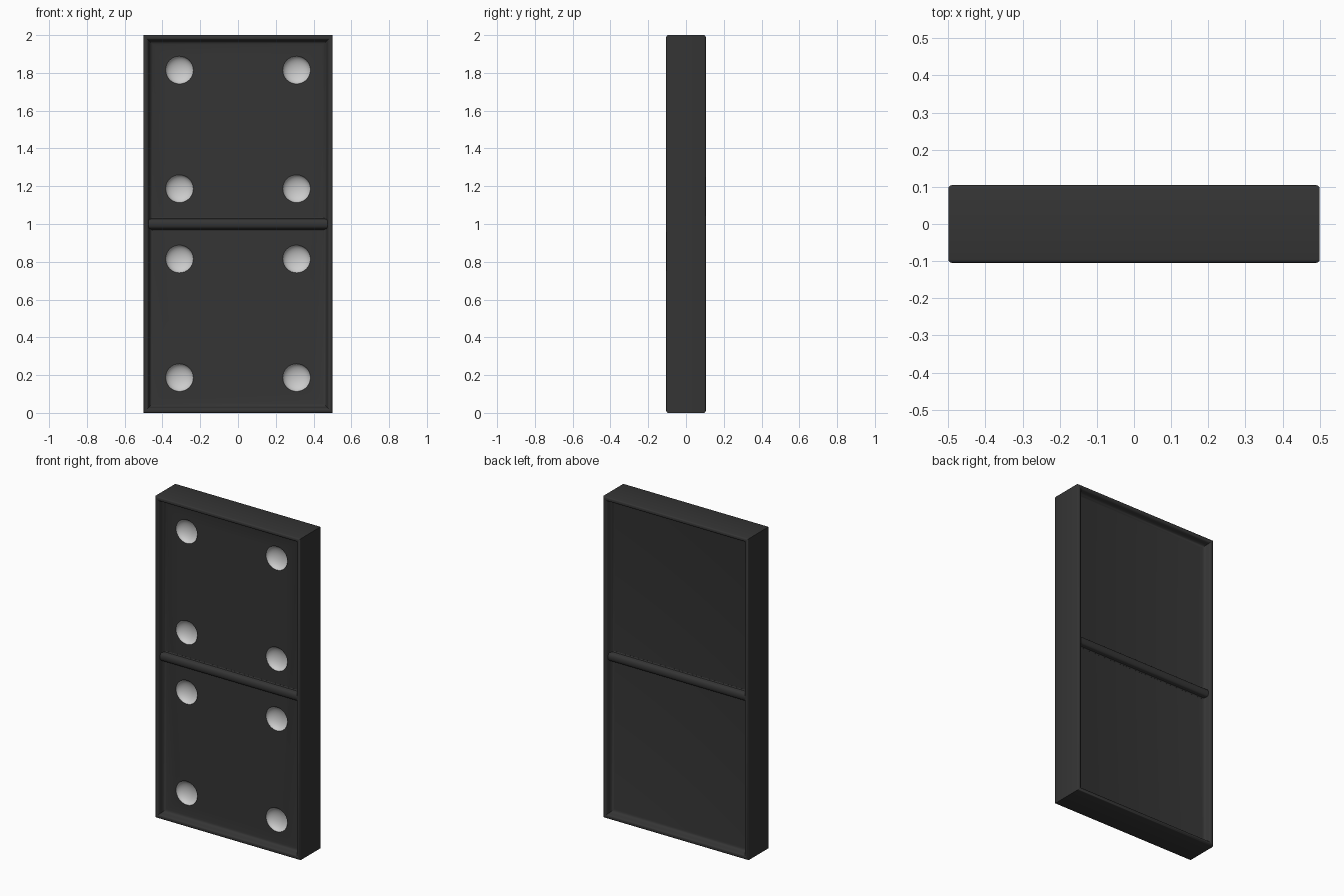
import bpy, bmesh, math
from mathutils import Matrix

if "Cube" in bpy.data.objects:
    bpy.data.objects.remove(bpy.data.objects["Cube"])


def material(name, v):
    m = bpy.data.materials.new(name)
    m.diffuse_color = (v, v, v, 1)
    m.use_nodes = True
    m.node_tree.nodes["Principled BSDF"].inputs["Base Color"].default_value = m.diffuse_color
    return m


BLACK = material("black_plastic", 0.035)
WHITE = material("white_paint", 0.8)
PANEL_Y = 0.062


def finish(name, bm):
    bmesh.ops.recalc_face_normals(bm, faces=bm.faces)
    me = bpy.data.meshes.new(name)
    bm.to_mesh(me)
    bm.free()
    me.materials.append(BLACK)
    me.materials.append(WHITE)
    ob = bpy.data.objects.new(name, me)
    bpy.context.collection.objects.link(ob)
    return ob


def smooth(ob):
    bpy.ops.object.select_all(action='DESELECT')
    bpy.context.view_layer.objects.active = ob
    ob.select_set(True)
    bpy.ops.object.shade_smooth_by_angle(angle=math.radians(35))


def loft(rings):
    bm = bmesh.new()
    loops = [[bm.verts.new(p) for p in r] for r in rings]
    for a, b in zip(loops, loops[1:]):
        n = len(a)
        for i in range(n):
            bm.faces.new((a[i], a[(i + 1) % n], b[(i + 1) % n], b[i]))
    bm.faces.new(loops[0])
    bm.faces.new(loops[-1])
    return bm


# tile body: rectangles lofted from front panel, over the rim, to back panel
half = [(0.050, PANEL_Y), (0.042, 0.064), (0.034, 0.070), (0.029, 0.079),
        (0.026, 0.094), (0.023, 0.100), (0.018, 0.104), (0.011, 0.105),
        (0.005, 0.1035), (0.0015, 0.100), (0.0, 0.095)]
profile = [(i, -y) for i, y in half] + [(i, y) for i, y in reversed(half)]
rings = []
for inset, y in profile:
    x, z = 0.5 - inset, 1.0 - inset
    rings.append([(-x, y, 1 - z), (x, y, 1 - z), (x, y, 1 + z), (-x, y, 1 + z)])
body = finish("tile_body", loft(rings))

# cutter for the eight dished pips, front face only
bm = bmesh.new()
for x in (-0.31, 0.31):
    for z in (0.187, 0.815, 1.187, 1.815):
        bmesh.ops.create_uvsphere(
            bm, u_segments=32, v_segments=16, radius=1,
            matrix=Matrix.Translation((x, -PANEL_Y - 0.003, z))
            @ Matrix.Diagonal((0.074, 0.04, 0.074, 1))
            @ Matrix.Rotation(math.pi / 2, 4, 'X'))
for f in bm.faces:
    f.material_index = 1
cutter = finish("pip_cutter", bm)
smooth(cutter)
cutter.hide_render = True
cutter.hide_viewport = False
cutter.display_type = 'WIRE'

cut = body.modifiers.new("pips", 'BOOLEAN')
cut.operation = 'DIFFERENCE'
cut.solver = 'EXACT'
cut.object = cutter
bpy.context.view_layer.objects.active = body
bpy.ops.object.modifier_apply(modifier="pips")
bpy.data.objects.remove(cutter)
smooth(body)

# rounded divider bar across the middle of each face
bar = [(-0.034, 0.058), (-0.034, 0.0625), (-0.028, 0.066), (-0.025, 0.074)]
bar += [(-0.024 * math.cos(a), 0.078 + 0.014 * math.sin(a))
        for a in [math.pi * k / 10 for k in range(11)]]
bar += [(0.025, 0.074), (0.028, 0.066), (0.034, 0.0625), (0.034, 0.058)]
for name, s in (("front_divider", -1), ("back_divider", 1)):
    smooth(finish(name, loft([[(x, s * y, 1 + z) for z, y in bar]
                              for x in (-0.476, 0.476)])))
